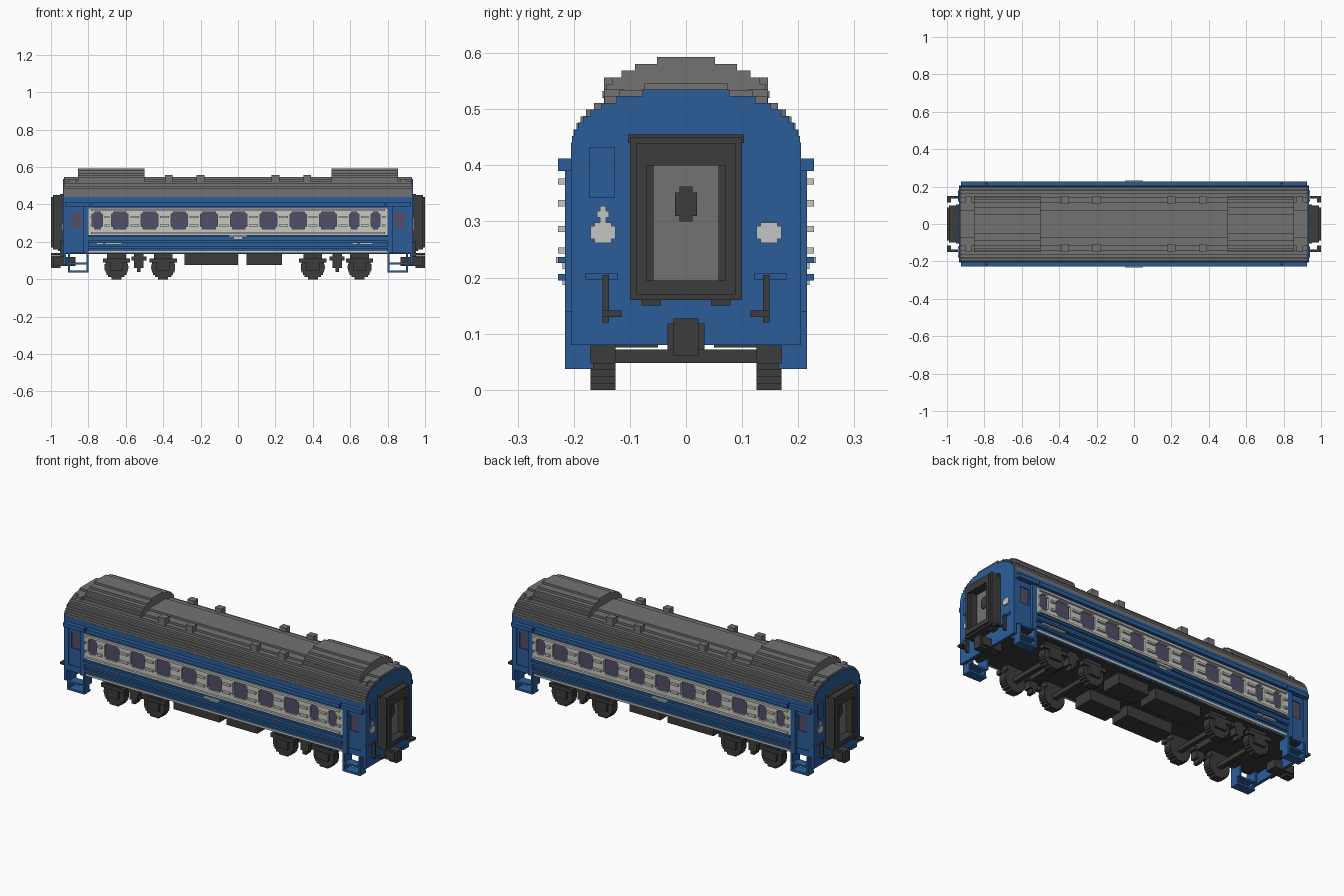
import bpy, bmesh

cube = bpy.data.objects.get("Cube")
if cube:
    bpy.data.objects.remove(cube, do_unlink=True)


def material(name, red, green, blue):
    mat = bpy.data.materials.new(name)
    mat.use_nodes = True
    mat.diffuse_color = (red, green, blue, 1)
    mat.node_tree.nodes["Principled BSDF"].inputs["Base Color"].default_value = mat.diffuse_color
    return mat


BLUE = material("blue paint", .024, .11, .32)
CREAM = material("cream panel", .58, .58, .54)
GREY = material("roof grey", .17, .17, .17)
DARK = material("dark iron", .045, .045, .045)
GLASS = material("tinted glass", .085, .075, .14)
LIGHT = material("pale plate", .55, .55, .55)

# Copy rules as sign pairs: none, half turn, both sides, both ends, all corners
ONCE = [(1, 1)]
TURN = ONCE + [(-1, -1)]
SIDES = ONCE + [(1, -1)]
ENDS = ONCE + [(-1, 1)]
CORNERS = SIDES + [(-1, 1), (-1, -1)]

# Shared dimensions: brick step, levels, depths from the centre, lengths
STEP = .011
SILL, BELT, LOW, HIGH, HEAD, EAVES = .14, .237, .27, .36, .39, .44
CORE, WALL, SKIN, RIB = .19, .205, .216, .228
DOOR, END, TIP = .8, .93, 1
LENGTH = (-DOOR, DOOR)
parts = []


def span(centre, width):
    return centre - width / 2, centre + width / 2


def up(base, height=STEP):
    return base, base + height


class Part:
    """A named part made of blocks; depth runs outward from the centre to the front."""

    def __init__(self, name, mat, copies):
        self.name, self.mat, self.copies = name, mat, copies
        self.bm = bmesh.new()
        parts.append(self)

    def box(self, x, depth, z):
        for flip, side in self.copies:
            for v in bmesh.ops.create_cube(self.bm, size=1)["verts"]:
                v.co.x = flip * (sum(x) / 2 + v.co.x * (x[1] - x[0]))
                v.co.y = -side * (sum(depth) / 2 + v.co.y * (depth[1] - depth[0]))
                v.co.z = sum(z) / 2 + v.co.z * (z[1] - z[0])

    def arch(self, x, half, base, top, layers, power):
        """Vault of stacked layers following a rounded curve."""
        rise = (top - base) / layers
        for i in range(layers):
            width = half * (1 - ((i + .5) / layers) ** power) ** (1 / power)
            self.box(x, (-width, width), up(base + i * rise, rise))

    def ring(self, x, outer, inner, outer_z, inner_z):
        """Upright rectangular frame across the end."""
        for a, b in ((inner, outer), (-outer, -inner)):
            self.box(x, (a, b), outer_z)
        for z in ((outer_z[0], inner_z[0]), (inner_z[1], outer_z[1])):
            self.box(x, (-inner, inner), z)

    def finish(self):
        mesh = bpy.data.meshes.new(self.name)
        self.bm.to_mesh(mesh)
        self.bm.free()
        mesh.materials.append(self.mat)
        ob = bpy.data.objects.new(self.name, mesh)
        bpy.context.collection.objects.link(ob)


# Body core, floor and stepped roof
core = Part("body_core", BLUE, ONCE)
core.box(span(0, 2 * END - STEP), (-CORE, CORE), (SILL + STEP, EAVES))
floor = Part("floor", DARK, ONCE)
floor.box(span(0, 2 * END - STEP), (-CORE, CORE), (SILL - STEP / 2, SILL + STEP))
roof = Part("roof", GREY, ONCE)
roof.arch((-END, END), WALL, EAVES - STEP, .546, 10, 2.2)
hoods = Part("raised_roof", GREY, ENDS)
hoods.arch((.5, .856), .15, .52, .593, 6, 1.8)
end_wall = Part("end_wall", BLUE, ENDS)
end_wall.arch((END - STEP, END + STEP / 2), WALL, EAVES - STEP, .535, 9, 2.2)
end_wall.box((END - STEP, END + STEP / 2), (-WALL, WALL), (.08, EAVES - STEP))
vents = Part("roof_vents", GREY, CORNERS)
for x in (.2, .37):
    vents.box(span(x, .042), span(.128, .036), (.51, .557))
vents.box(span(.885, .03), span(.128, .036), (.5, .535))

# Blue side wall with projecting ribs
bands = Part("side_bands", BLUE, SIDES)
bands.box((-END, END), (CORE, WALL), (HEAD, EAVES))
bands.box(LENGTH, (CORE, WALL), (SILL, BELT))
bands.box(LENGTH, (CORE, SKIN), (.2, BELT))
bands.box(LENGTH, (CORE, SKIN), up(HEAD - STEP))
bands.box(span(0, 2 * DOOR - .03), (CORE, RIB), up(HEAD, 2 * STEP))
for z, depth in ((.165, SKIN), (.195, RIB), (BELT - STEP, RIB)):
    bands.box(LENGTH, (CORE, depth), up(z))

# Recessed corner doors
JAMB, LATCH = .828, .908
door_glass = (.838, .892)
surround = Part("door_surround", BLUE, CORNERS)
surround.box((DOOR - STEP / 2, END - STEP / 2), (CORE, RIB), up(HEAD, 2 * STEP))
surround.box((DOOR, JAMB), (CORE, SKIN), (SILL, HEAD))
surround.box((LATCH, END), (CORE, WALL), (SILL, HEAD))
surround.box((JAMB, LATCH), (CORE, WALL), up(SILL, 3 * STEP))
door = Part("door_panel", BLUE, CORNERS)
depth = (CORE, CORE + STEP)
door.box((JAMB, LATCH), depth, (SILL, LOW))
door.box((JAMB, LATCH), depth, (HIGH, HEAD))
door.box((JAMB, door_glass[0]), depth, (LOW, HIGH))
door.box((door_glass[1], LATCH), depth, (LOW, HIGH))
pane = Part("door_glass", GLASS, CORNERS)
pane.box(door_glass, (CORE, CORE + STEP / 2), (LOW, HIGH))

# Window panel: strips, pillars, notched corners and ribs around recessed glass
panel = Part("window_panel", CREAM, TURN)
ribs = Part("window_ribs", CREAM, TURN)
glass = Part("window_glass", GLASS, TURN)
panel.box(LENGTH, (CORE, SKIN), (BELT, LOW))
panel.box(LENGTH, (CORE, SKIN), (HIGH, HEAD - STEP))
for z in (BELT + STEP / 2, HIGH + STEP / 2):
    ribs.box(span(0, 2 * DOOR - .03), (CORE, RIB), up(z))
windows = [span(-.632 + .159 * i, .09) for i in range(8)]
windows = [span(-.752, .055)] + windows + [span(x, .05) for x in (.621, .735)]
edge = -DOOR
for left, right in windows + [(DOOR, DOOR)]:
    panel.box((edge, left), (CORE, SKIN), (LOW, HIGH))
    for z in (LOW + STEP, HIGH - 3 * STEP):
        ribs.box((edge + STEP, left - STEP), (CORE, RIB), up(z))
    edge = right
for left, right in windows:
    glass.box((left, right), (CORE, WALL), (LOW, HIGH))
    for x in (left, right - STEP):
        for z in (LOW, HIGH - STEP):
            panel.box(up(x), (CORE, SKIN), up(z))

# Pale trim on the sides
sill_line = Part("sill_line", CREAM, SIDES)
sill_line.box(LENGTH, (CORE, WALL + STEP / 3), up(SILL))
plates = Part("side_plates", LIGHT, TURN)
for x, width in ((-.74, .04), (-.665, .09), (.625, .03), (.685, .07)):
    plates.box(span(x, width), (CORE, SKIN + STEP / 3), span(.195, .016))
centre = Part("centre_plate", LIGHT, TURN)
centre.box(span(0, .095), (CORE, RIB + STEP / 3), up(BELT - STEP))
centre.box(span(0, .045), (CORE, SKIN + STEP / 3), up(BELT - 2 * STEP))

# Gangway: stepped frame around a recessed door
opening = (.195, .4)
frame = Part("gangway_frame", DARK, ENDS)
frame.ring((END, TIP - STEP), .1, .058, (.16, .45), opening)
frame.ring((END, TIP), .088, .07, (.17, EAVES), opening)
frame.box((END, END + 2 * STEP), span(0, .206), (EAVES, .455))
feet = Part("gangway_feet", DARK, CORNERS)
feet.box((END, END + 3 * STEP), span(.062, .035), up(.15))
gang_door = Part("gangway_door", GREY, ENDS)
gang_door.box((END, END + 2 * STEP), (-.06, .06), opening)
porthole = Part("gangway_door_window", DARK, ENDS)
for width, height in ((.024, .062), (.04, .042)):
    porthole.box(up(END, 2.4 * STEP), span(0, width), span(.331, height))

# Lamps, hatch and pipes on the end walls
face = (END, END + STEP)
lamps = Part("end_lamps", LIGHT, CORNERS)
for width, height in ((.045, .023), (.031, .036)):
    lamps.box(face, span(.148, width), span(.28, height))
marker = Part("end_marker", LIGHT, TURN)
for width, height in ((.022, STEP), (STEP, .03)):
    marker.box(face, span(.148, width), span(.313, height))
hatch = Part("end_hatch", BLUE, TURN)
hatch.box(face, span(.15, .045), (.342, .433))
brackets = Part("end_brackets", BLUE, CORNERS)
brackets.box(face, span(.15, .058), up(.197))
pipes = Part("hose_pipes", DARK, CORNERS)
pipes.box(up(END, 2 * STEP), span(.143, STEP), (.12, .205))
pipes.box((END, TIP), span(.143, STEP), up(.13))
pipes.box((TIP - 2 * STEP, TIP), span(.13, .03), up(.13))
coupler = Part("coupler", DARK, ENDS)
coupler.box((.87, TIP - STEP), span(0, .066), (.072, .118))
coupler.box((.95, TIP), span(0, .044), (.06, .127))

# Entry steps: open frames with two treads
steps = Part("entry_steps", BLUE, CORNERS)
TREAD, SECOND = .037, .078
for z in (TREAD, SECOND):
    steps.box((DOOR, LATCH), (.165, SKIN), up(z))
for x in (DOOR, LATCH - STEP):
    steps.box(up(x), (.17, SKIN), (TREAD, SILL))
    steps.box(up(x), (.15, CORE), (SECOND, SILL))

# Running gear: blocky wheels, axles and bogie frames
RADIUS, ROWS, TREAD_FACE = .064, 11, (.126, .17)
wheels = Part("wheels", DARK, CORNERS)
axles = Part("axles", DARK, ENDS)
bogies = Part("bogie_frames", DARK, CORNERS)
row = 2 * RADIUS / ROWS
for x in (.4, .65):
    for i in range(ROWS):
        height = (i + .5) * row - RADIUS
        chord = 2 * (RADIUS ** 2 - height ** 2) ** .5
        wheels.box(span(x, chord), TREAD_FACE, up(i * row, row))
    axles.box(span(x, .026), span(0, .366), span(.06, .024))
    bogies.box(span(x, .146), (.15, .18), span(.1, 2 * STEP))
    bogies.box(span(x, .07), (.165, .183), (.045, .09))
    bogies.box(span(x, .1), TREAD_FACE, (.11, SILL))
bogies.box(span(.53, .05), TREAD_FACE, (.06, SILL))
bogies.box(span(.53, .02), TREAD_FACE, (.04, .06))
bogies.box(span(.53, .08), TREAD_FACE, up(.1, 2 * STEP))
bogies.box(span(.53, .05), (0, TREAD_FACE[0]), (.1, SILL))

# Equipment boxes under the floor
equipment = Part("equipment_boxes", DARK, SIDES)
for x in ((-.285, 0), (.045, .235)):
    equipment.box(x, (.05, .165), (.075, SILL))

for part in parts:
    part.finish()
